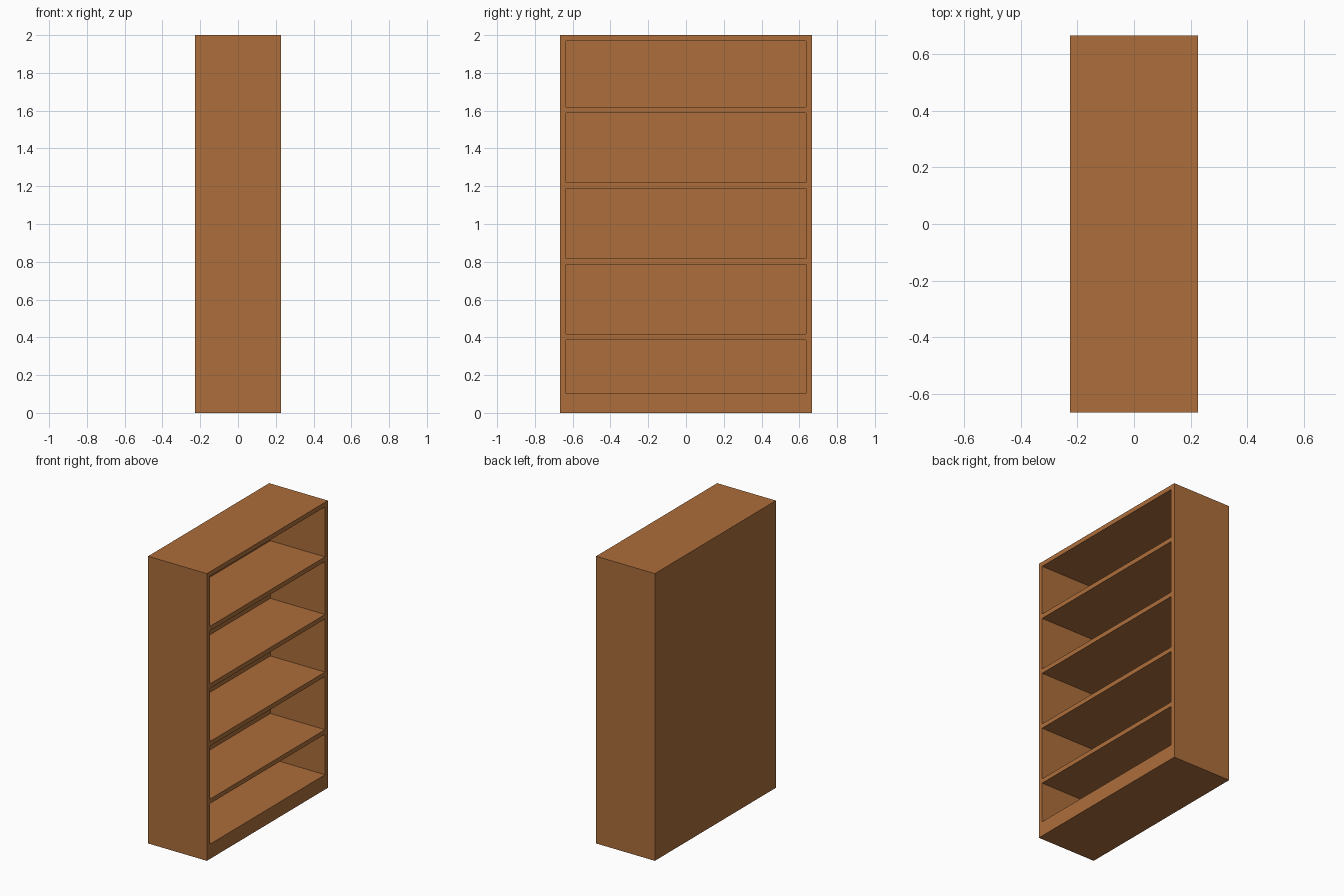
import bpy
import bmesh
from mathutils import Matrix, Vector

cube = bpy.data.objects.get("Cube")
if cube:
    bpy.data.objects.remove(cube, do_unlink=True)

DEPTH, WIDTH, HEIGHT = 0.453, 1.332, 2.0
BOARD = 0.032          # thickness of sides, top, back and shelves
PLINTH = 0.103         # solid base below the lowest bay
BAYS = 5
PITCH = 0.401          # distance between shelf centres

# Warm brown wood
wood = bpy.data.materials.new("brown_wood")
wood.use_nodes = True
colour = (0.413, 0.155, 0.044, 1.0)
wood.diffuse_color = colour
bsdf = next(n for n in wood.node_tree.nodes if n.type == "BSDF_PRINCIPLED")
bsdf.inputs["Base Color"].default_value = colour

# Bay limits in height, from the plinth up to the top board
shelves = [PITCH * i for i in range(1, BAYS)]
floors = [PLINTH] + [z + BOARD / 2 for z in shelves]
ceilings = [z - BOARD / 2 for z in shelves] + [HEIGHT - BOARD]
half_bay = WIDTH / 2 - BOARD

# Solid case block
bm = bmesh.new()
bmesh.ops.create_cube(bm, size=1, matrix=Matrix.Translation((0, 0, HEIGHT / 2))
                      @ Matrix.Diagonal((DEPTH, WIDTH, HEIGHT, 1)))


def split(position, normal):
    """Cut an edge loop around the block."""
    geom = bm.verts[:] + bm.edges[:] + bm.faces[:]
    bmesh.ops.bisect_plane(bm, geom=geom, plane_co=position, plane_no=normal)


# Outline the sides, shelves and plinth
for z in floors + ceilings:
    split(Vector((0, 0, z)), Vector((0, 0, 1)))
for y in (-half_bay, half_bay):
    split(Vector((0, y, 0)), Vector((0, 1, 0)))


def is_bay(face):
    c = face.calc_center_median()
    return (face.normal.x > 0.9 and abs(c.y) < half_bay
            and any(a < c.z < b for a, b in zip(floors, ceilings)))


# Push the open bays in as far as the back board
bm.normal_update()
bays = [f for f in bm.faces if is_bay(f)]
result = bmesh.ops.extrude_face_region(bm, geom=bays)
moved = [v for v in result["geom"] if isinstance(v, bmesh.types.BMVert)]
bmesh.ops.translate(bm, verts=moved, vec=(BOARD - DEPTH, 0, 0))
leftover = [f for f in bays if f.is_valid]
if leftover:
    bmesh.ops.delete(bm, geom=leftover, context="FACES_ONLY")
bmesh.ops.recalc_face_normals(bm, faces=bm.faces[:])

# Finished bookcase
mesh = bpy.data.meshes.new("bookcase")
bm.to_mesh(mesh)
bm.free()
mesh.materials.append(wood)
bookcase = bpy.data.objects.new("bookcase", mesh)
bpy.context.collection.objects.link(bookcase)
